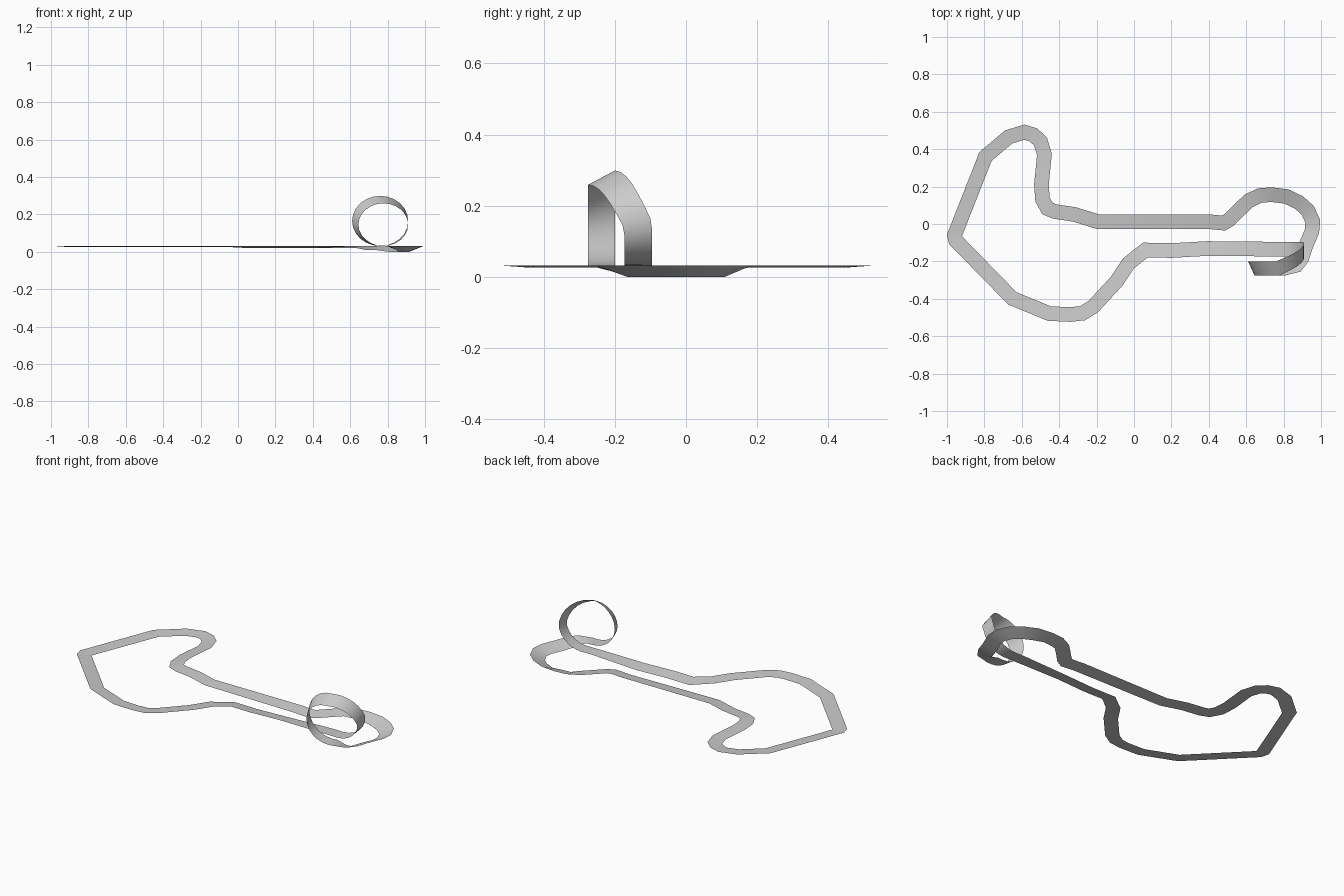
import bpy, bmesh
from math import sin, cos, radians
from mathutils import Vector

if "Cube" in bpy.data.objects:
    bpy.data.objects.remove(bpy.data.objects["Cube"])

HALF = 0.039   # half the road width
Z = 0.032      # road level

# centreline of the flat circuit, from loop exit round to loop entry
PATH = [(.80, -.237), (.868, -.220), (.896, -.184), (.915, -.126), (.951, -.04),
        (.956, .013), (.930, .072), (.882, .115), (.815, .147), (.735, .157),
        (.671, .152), (.612, .123), (.559, .072), (.511, .024), (.479, .005),
        (.393, .013), (-.195, .013), (-.318, .051), (-.425, .067), (-.463, .083),
        (-.489, .131), (-.495, .211), (-.479, .372), (-.50, .441), (-.537, .476),
        (-.586, .491), (-.671, .465), (-.794, .361), (-.960, -.061), (-.953, -.088),
        (-.65, -.398), (-.452, -.479), (-.34, -.484), (-.275, -.477), (-.217, -.441),
        (-.094, -.307), (-.03, -.211), (.061, -.139), (.2, -.142), (.393, -.131),
        (.70, -.134)]


def bank(i, x):
    """How far the inner edge drops below the outer edge."""
    if 2 <= i <= 8:
        return Z
    if i in (1, 9, 10):
        return 0.022
    if i in (0, len(PATH) - 1):
        return 0.0
    return 0.012 if x > 0 else 0.006


# flat circuit: mitred left and right edges
rows = []
pts = [Vector(p) for p in PATH]
for i, p in enumerate(pts):
    before = (p - pts[i - 1]).normalized() if i else Vector((1, 0))
    after = (pts[i + 1] - p).normalized() if i < len(pts) - 1 else Vector((1, 0))
    t = (before + after).normalized()
    n = Vector((-t.y, t.x)) * HALF / max(0.6, t.dot(after))
    rows.append(((p.x + n.x, p.y + n.y, Z - bank(i, p.x)),
                 (p.x - n.x, p.y - n.y, Z)))

# vertical loop: shifts sideways while climbing, tilted at the top
STEPS = 24
for k in range(STEPS + 1):
    deg = -90 + 360 * k / STEPS
    a = radians(deg)
    s = min(1, max(0, (deg + 5) / 95))
    north = (.76 + .15 * cos(a), -.095 - .105 * s, .165 + .134 * sin(a))
    south = (.777 + .133 * cos(a), -.173 - .102 * s, .145 + .114 * sin(a))
    rows.append((north, south))

# skin the closed ribbon
bm = bmesh.new()
verts = [(bm.verts.new(l), bm.verts.new(r)) for l, r in rows]
for i, (l, r) in enumerate(verts):
    l2, r2 = verts[(i + 1) % len(verts)]
    bm.faces.new((r, r2, l2, l))
mesh = bpy.data.meshes.new("race_track")
bm.to_mesh(mesh)
bm.free()
track = bpy.data.objects.new("race_track", mesh)
bpy.context.collection.objects.link(track)
bpy.context.view_layer.objects.active = track
track.select_set(True)
bpy.ops.object.shade_smooth_by_angle(angle=radians(30))
